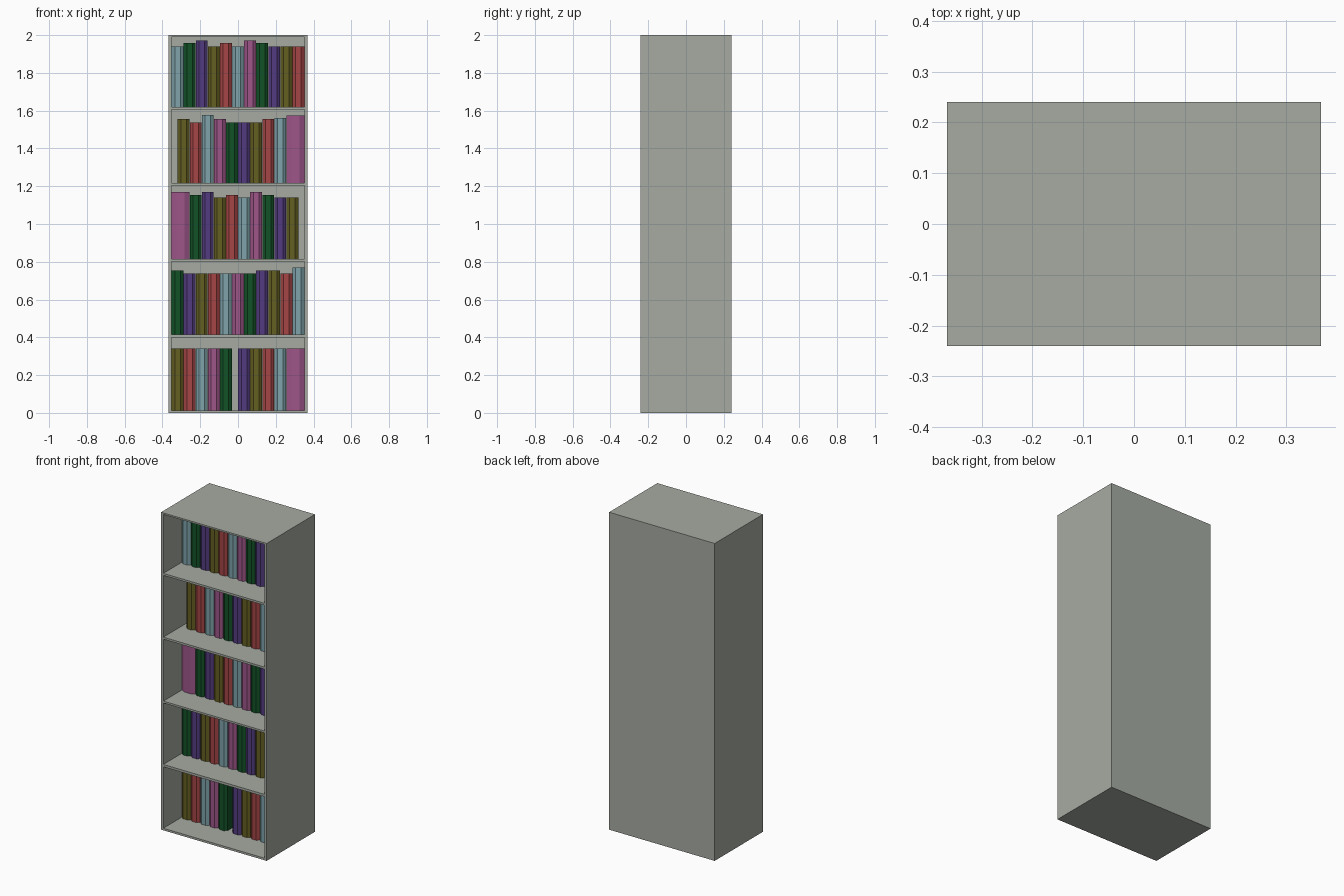
import bpy, bmesh
from mathutils import Vector

if "Cube" in bpy.data.objects:
    bpy.data.objects.remove(bpy.data.objects["Cube"])

W, D, H = 0.368, 0.24, 2.0          # half width, half depth, height
IN = 0.352                          # half width of the openings
BACK = 0.222                        # inner back wall
SPINE = -0.07                       # front of the book spines


def material(name, rgb):
    m = bpy.data.materials.new(name)
    m.diffuse_color = (*rgb, 1.0)
    m.use_nodes = True
    m.node_tree.nodes["Principled BSDF"].inputs["Base Color"].default_value = m.diffuse_color
    return m


grey = material("cabinet grey", (0.385, 0.41, 0.365))
colours = {
    "c": ("pale blue", material("pale blue", (0.21, 0.37, 0.41))),
    "g": ("dark green", material("dark green", (0.006, 0.085, 0.02))),
    "v": ("violet", material("violet", (0.088, 0.044, 0.22))),
    "o": ("olive", material("olive", (0.13, 0.115, 0.016))),
    "r": ("red", material("red", (0.38, 0.06, 0.06))),
    "p": ("pink", material("pink", (0.34, 0.092, 0.25))),
}


def add_object(name, bm, mat):
    bmesh.ops.recalc_face_normals(bm, faces=bm.faces)
    mesh = bpy.data.meshes.new(name)
    bm.to_mesh(mesh)
    bm.free()
    mesh.materials.append(mat)
    ob = bpy.data.objects.new(name, mesh)
    bpy.context.collection.objects.link(ob)
    return ob


# Cabinet: a block whose front is cut into five recessed compartments
openings = [(0.013, 0.400), (0.415, 0.802), (0.814, 1.204), (1.217, 1.606), (1.619, 1.990)]
bm = bmesh.new()
bmesh.ops.create_cube(bm, size=1)
for v in bm.verts:
    v.co = Vector((v.co.x * 2 * W, v.co.y * 2 * D, (v.co.z + 0.5) * H))


def cut(co, no):
    bmesh.ops.bisect_plane(bm, geom=bm.verts[:] + bm.edges[:] + bm.faces[:],
                           plane_co=co, plane_no=no, dist=1e-5)


for x in (-IN, IN):
    cut((x, 0, 0), (1, 0, 0))
for pair in openings:
    for z in pair:
        cut((0, 0, z), (0, 0, 1))


def is_opening(f):
    c = f.calc_center_median()
    return c.y < -D + 1e-4 and abs(c.x) < IN and any(a < c.z < b for a, b in openings)


cells = [f for f in bm.faces if is_opening(f)]
pushed = bmesh.ops.extrude_discrete_faces(bm, faces=cells)["faces"]
for f in pushed:
    for v in f.verts:
        v.co.y = BACK
bmesh.ops.dissolve_limit(bm, angle_limit=0.01, verts=bm.verts[:], edges=bm.edges[:])
add_object("bookcase_cabinet", bm, grey)


# Book: block with a three-sided faceted spine
def book(name, x0, x1, z0, z1, mat):
    a, b = x0 + 0.0006, x1 - 0.0006
    w = b - a
    outline = [(a, BACK - 0.012), (a, SPINE + 0.014), (a + w * 0.27, SPINE),
               (b - w * 0.27, SPINE), (b, SPINE + 0.014), (b, BACK - 0.012)]
    bm = bmesh.new()
    face = bm.faces.new([bm.verts.new((x, y, z0)) for x, y in outline])
    ext = bmesh.ops.extrude_face_region(bm, geom=[face])["geom"]
    for v in ext:
        if isinstance(v, bmesh.types.BMVert):
            v.co.z = z1
    add_object(name, bm, mat)


# Rows from bottom to top: start x, colours, heights in cm ("_" is a half-width gap,
# a capital letter is a thick book)
rows = [
    (-IN, "orcpg_vorcP", [32.7] * 5 + [0] + [32.7] * 5),
    (-IN, "gvorcpgvorc", [34, 32.3, 32.3, 32.3, 32.3, 32.3, 32.3, 34, 34, 32.3, 35.5]),
    (-IN, "Pgvorcpgvo", [35.6, 34, 35.6, 32.5, 34, 32.5, 35.6, 34, 32.5, 32.5]),
    (-0.32, "orcpgvorcP", [34, 32, 36, 34, 32, 32, 32, 34, 34.3, 35.7]),
    (-IN, "cgvorcpgvor", [32.2, 33.8, 35.3, 32.2, 33.8, 32.2, 35.3, 33.8, 32.2, 32.2, 32.2]),
]
PITCH = 2 * IN / 11
for r, (x, codes, heights) in enumerate(rows):
    base = openings[r][0]
    for i, (code, h) in enumerate(zip(codes, heights)):
        if code == "_":
            x += PITCH / 2
            continue
        width = PITCH * (1.5 if code.isupper() else 1.0)
        label, mat = colours[code.lower()]
        book(f"book_row{r + 1}_{i + 1}_{label.replace(' ', '_')}",
             x, x + width, base, base + h / 100, mat)
        x += width
